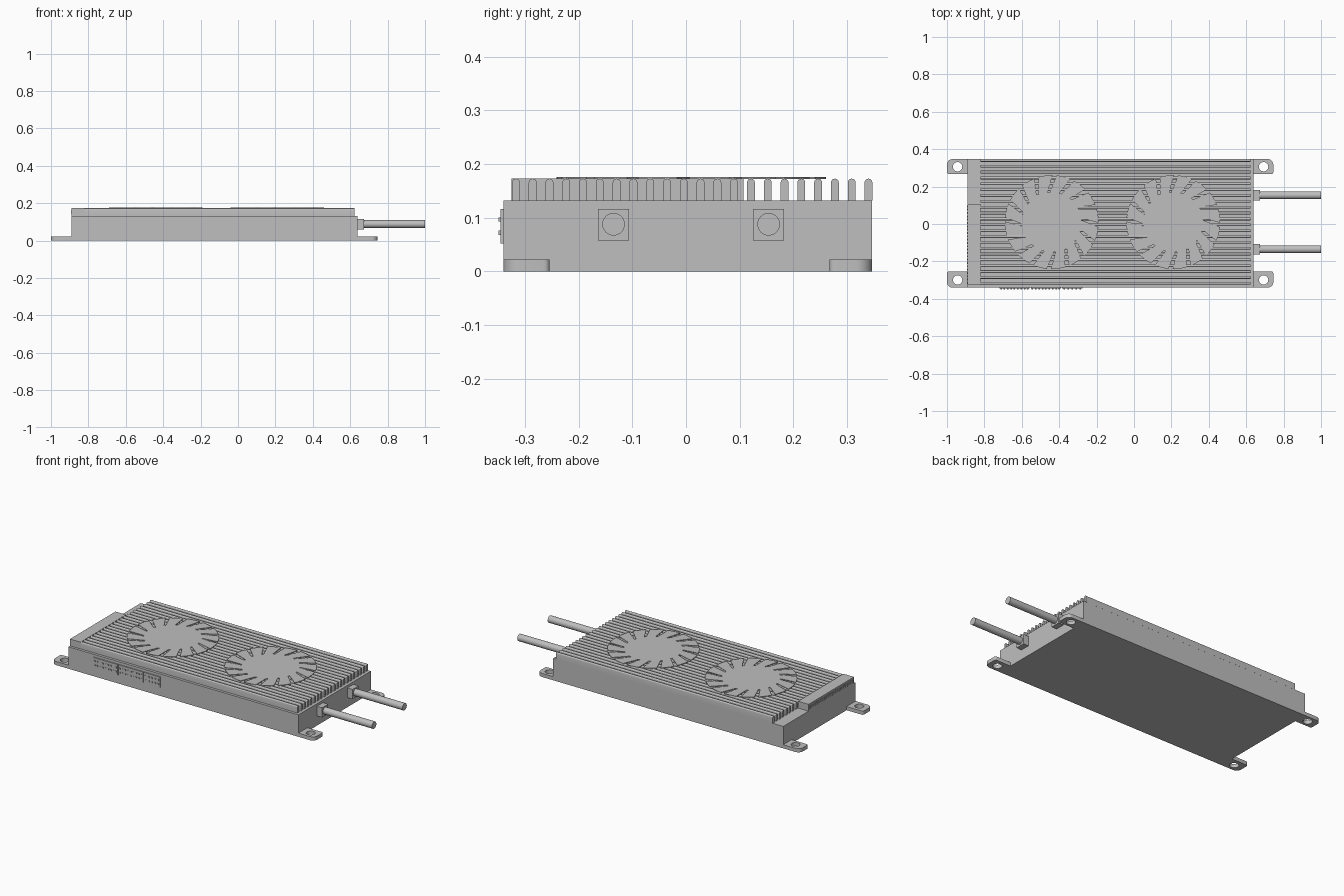
import bpy, bmesh, math
from mathutils import Matrix, Vector

cube = bpy.data.objects.get("Cube")
if cube:
    bpy.data.objects.remove(cube, do_unlink=True)

metal = bpy.data.materials.new("plain_grey")
metal.use_nodes = True
GREY = (0.52, 0.52, 0.52, 1)
metal.diffuse_color = GREY
metal.node_tree.nodes["Principled BSDF"].inputs["Base Color"].default_value = GREY


def finish(name, bm, smooth=False):
    bmesh.ops.recalc_face_normals(bm, faces=bm.faces)
    mesh = bpy.data.meshes.new(name)
    bm.to_mesh(mesh)
    bm.free()
    mesh.materials.append(metal)
    obj = bpy.data.objects.new(name, mesh)
    bpy.context.collection.objects.link(obj)
    if smooth:
        bpy.ops.object.select_all(action='DESELECT')
        obj.select_set(True)
        bpy.context.view_layer.objects.active = obj
        bpy.ops.object.shade_smooth_by_angle(angle=math.radians(35))
    return obj


def add_box(bm, x0, x1, y0, y1, z0, z1):
    size = Matrix.Diagonal((x1 - x0, y1 - y0, z1 - z0, 1))
    mid = Matrix.Translation(((x0 + x1) / 2, (y0 + y1) / 2, (z0 + z1) / 2))
    bmesh.ops.create_cube(bm, size=1, matrix=mid @ size)


def box(name, *bounds):
    bm = bmesh.new()
    add_box(bm, *bounds)
    return finish(name, bm)


def add_prism(bm, loops, depth):
    """Fill closed 3D loops (outline, then holes) and extrude along depth."""
    edges = []
    for loop in loops:
        vs = [bm.verts.new(p) for p in loop]
        edges += [bm.edges.new((vs[i - 1], vs[i])) for i in range(len(vs))]
    depth = Vector(depth)
    fill = bmesh.ops.triangle_fill(bm, edges=edges, use_beauty=True, normal=depth)
    faces = [g for g in fill["geom"] if isinstance(g, bmesh.types.BMFace)]
    ext = bmesh.ops.extrude_face_region(bm, geom=faces, use_keep_orig=True)
    moved = [g for g in ext["geom"] if isinstance(g, bmesh.types.BMVert)]
    bmesh.ops.translate(bm, vec=depth, verts=moved)


def arc(cx, cy, r, a0, a1, n):
    return [(cx + r * math.cos(a0 + (a1 - a0) * i / n),
             cy + r * math.sin(a0 + (a1 - a0) * i / n)) for i in range(n + 1)]


# Housing and raised terminal block
X0, X1, Y0, Y1, DECK, TOP = -0.89, 0.64, -0.34, 0.347, 0.132, 0.173
box("housing", X0, X1, Y0, Y1, 0, DECK)
box("terminal_block", X0, -0.82, -0.325, 0.107, DECK, TOP)

# Heat sink: round-topped fins running lengthwise
bm = bmesh.new()
FINS, HALF = 22, 0.0073
for i in range(FINS):
    y = -0.317 + i * (0.34 + 0.317) / (FINS - 1)
    outline = [(y - HALF, DECK), (y + HALF, DECK)]
    outline += arc(y, TOP - HALF, HALF, 0, math.pi, 8)
    add_prism(bm, [[(-0.82, a, b) for a, b in outline]], (1.443, 0, 0))
finish("heat_sink_fins", bm, True)

# Fan plates with swept slots between the blades
R_IN, R_OUT, BLADES, SWEEP = 0.16, 0.251, 16, 0.16


def polar(r, a):
    return (r * math.cos(a), r * math.sin(a))


for side, cx in (("right", -0.44), ("left", 0.21)):
    outline = []
    step = math.tau / BLADES
    for k in range(BLADES):
        a = k * step + 0.1
        tip = a - SWEEP
        outline += [polar(R_OUT, tip - 0.045), polar(R_IN, a - 0.035),
                    polar(R_IN, a + 0.035)]
        outline += arc(0, 0, R_OUT, tip + 0.045, tip + step - 0.045, 4)[:-1]
    bm = bmesh.new()
    add_prism(bm, [[(cx + x, 0.01 + y, TOP - 0.001) for x, y in outline]], (0, 0, 0.004))
    finish(side + "_fan", bm)

# Mounting tabs with rounded outer corners and bolt holes
for xname, sx, edge, length in (("right", -1, X0, 0.11), ("left", 1, X1, 0.105)):
    for yname, sy, wall, depth in (("front", -1, Y0, 0.086), ("back", 1, Y1, 0.08)):
        r = 0.03
        pts = [(0, 0), (0, -depth)]
        pts += arc(length - 0.01, -depth + 0.01, 0.01, -math.pi / 2, 0, 4)
        pts += arc(length - r, -r, r, 0, math.pi / 2, 8)
        hole = arc(0.053, -0.041, 0.025, 0, math.tau, 24)[:-1]
        bm = bmesh.new()
        add_prism(bm, [[(edge + sx * x, wall + sy * y, 0) for x, y in loop]
                       for loop in (pts, hole)], (0, 0, 0.022))
        finish(f"{yname}_{xname}_tab", bm, True)

# Cables with square glands
for yname, y in (("front", -0.135), ("back", 0.154)):
    box(yname + "_gland", X1, 0.674, y - 0.029, y + 0.029, 0.058, 0.116)
    bm = bmesh.new()
    add_prism(bm, [[(0.67, a, b) for a, b in arc(y, 0.088, 0.021, 0, math.tau, 32)[:-1]]],
              (0.33, 0, 0))
    finish(yname + "_cable", bm, True)

# Front sockets, each with two rows of pins
for i, (x0, x1, cols) in enumerate(((-0.72, -0.558, 9), (-0.552, -0.39, 9),
                                    (-0.384, -0.276, 5))):
    box(f"socket_{i + 1}", x0, x1, -0.346, Y0, 0.052, 0.116)
    bm = bmesh.new()
    for c in range(cols):
        x = x0 + (x1 - x0) * (c + 0.5) / cols
        for z in (0.072, 0.097):
            add_box(bm, x - 0.004, x + 0.004, -0.349, -0.345, z - 0.004, z + 0.004)
    finish(f"socket_pins_{i + 1}", bm)

# Row of contacts on the end of the terminal block
bm = bmesh.new()
for i in range(24):
    y = -0.315 + i * 0.0178
    add_box(bm, X0 - 0.003, X0 + 0.001, y - 0.005, y + 0.005, 0.143, 0.163)
finish("terminal_contacts", bm)
